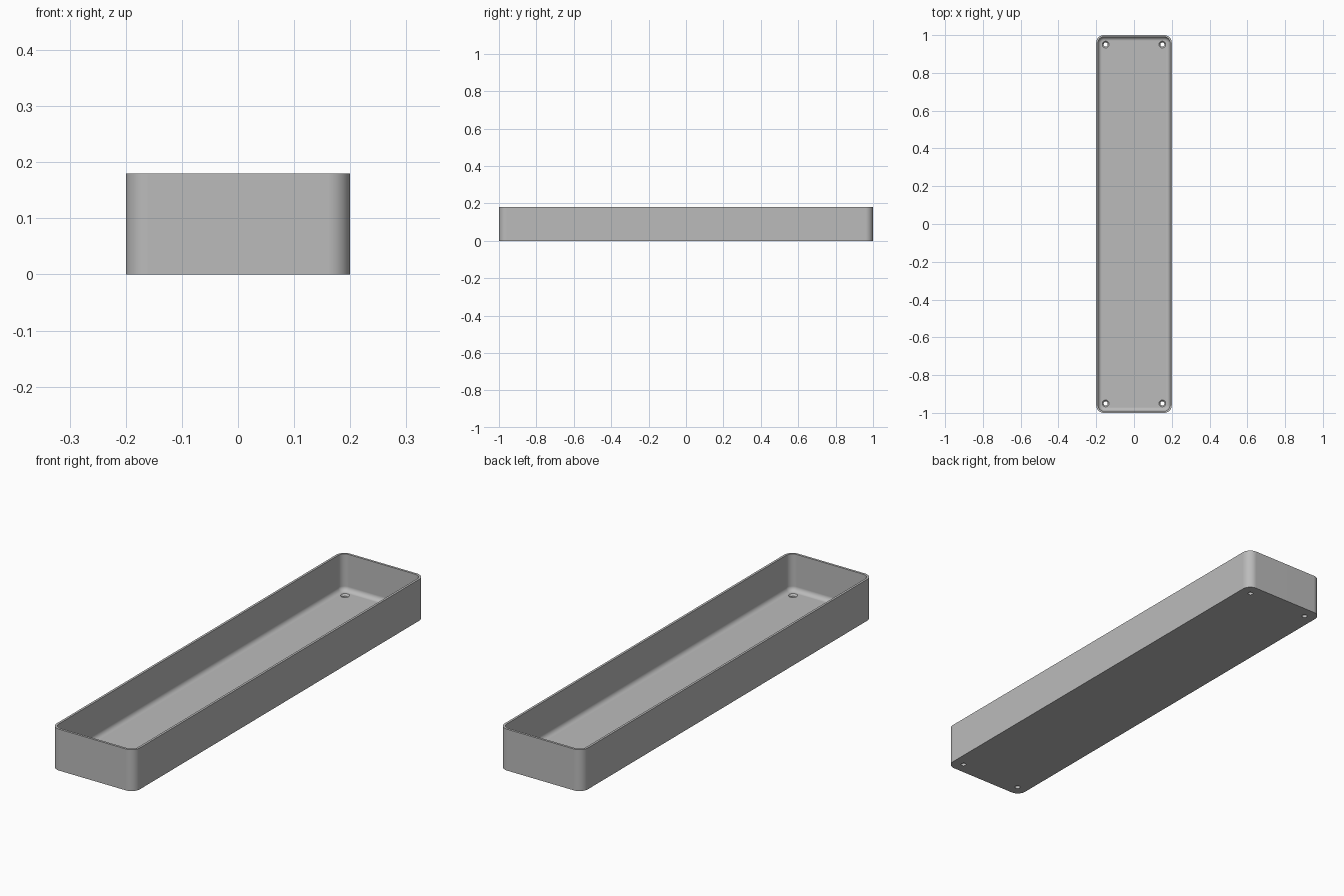
import bpy, bmesh, math

if "Cube" in bpy.data.objects:
    bpy.data.objects.remove(bpy.data.objects["Cube"], do_unlink=True)

HALF_X, HALF_Y, HEIGHT = 0.2, 1.0, 0.18
CORNER, WALL, FLOOR, FILLET = 0.04, 0.01, 0.02, 0.02
STEPS = 10

grey = bpy.data.materials.new("plain grey")
grey.use_nodes = True
grey.diffuse_color = (0.5, 0.5, 0.5, 1)
grey.node_tree.nodes["Principled BSDF"].inputs["Base Color"].default_value = grey.diffuse_color


def rounded_ring(bm, inset, z):
    """Rounded rectangle loop, moved inward by inset."""
    radius = CORNER - inset
    verts = []
    for quarter, (sx, sy) in enumerate([(1, 1), (-1, 1), (-1, -1), (1, -1)]):
        for i in range(STEPS + 1):
            a = (quarter + i / STEPS) * math.pi / 2
            verts.append(bm.verts.new((sx * (HALF_X - CORNER) + radius * math.cos(a),
                                       sy * (HALF_Y - CORNER) + radius * math.sin(a), z)))
    return verts


def loft(bm, rings):
    """Skin consecutive rings and close both ends."""
    for low, high in zip(rings, rings[1:]):
        n = len(low)
        for i in range(n):
            j = (i + 1) % n
            bm.faces.new((low[i], low[j], high[j], high[i]))
    bm.faces.new(rings[0][::-1])
    bm.faces.new(rings[-1])


def make_object(name, bm):
    bmesh.ops.recalc_face_normals(bm, faces=bm.faces)
    mesh = bpy.data.meshes.new(name)
    bm.to_mesh(mesh)
    bm.free()
    mesh.materials.append(grey)
    obj = bpy.data.objects.new(name, mesh)
    bpy.context.collection.objects.link(obj)
    return obj


# Tray shell: outer wall, flat rim, inner wall and fillet down to the floor
bm = bmesh.new()
profile = [(0, 0), (0, HEIGHT), (WALL, HEIGHT)]
for i in range(9):
    a = i / 8 * math.pi / 2
    profile.append((WALL + FILLET * (1 - math.cos(a)), FLOOR + FILLET * (1 - math.sin(a))))
loft(bm, [rounded_ring(bm, inset, z) for inset, z in profile])
tray = make_object("tray", bm)

# Countersunk screw holes, one near each corner
bm = bmesh.new()
for sx in (-1, 1):
    for sy in (-1, 1):
        rings = []
        for r, z in [(0.011, -0.02), (0.011, 0.012), (0.018, FLOOR), (0.018, 0.03)]:
            rings.append([bm.verts.new((sx * 0.15 + r * math.cos(k * math.tau / 32),
                                        sy * 0.95 + r * math.sin(k * math.tau / 32), z))
                          for k in range(32)])
        loft(bm, rings)
cutter = make_object("screw_hole_cutter", bm)
cutter.hide_render = True

bpy.ops.object.select_all(action='DESELECT')
tray.select_set(True)
bpy.context.view_layer.objects.active = tray
cut = tray.modifiers.new("Screw holes", 'BOOLEAN')
cut.operation = 'DIFFERENCE'
cut.solver = 'EXACT'
cut.object = cutter
bpy.ops.object.modifier_apply(modifier=cut.name)
bpy.data.objects.remove(cutter, do_unlink=True)

# Smooth rounded corners with crisp rim and base edges
bpy.ops.object.shade_smooth_by_angle(angle=math.radians(30))
weighted = tray.modifiers.new("Flat floor shading", 'WEIGHTED_NORMAL')
weighted.keep_sharp = True
